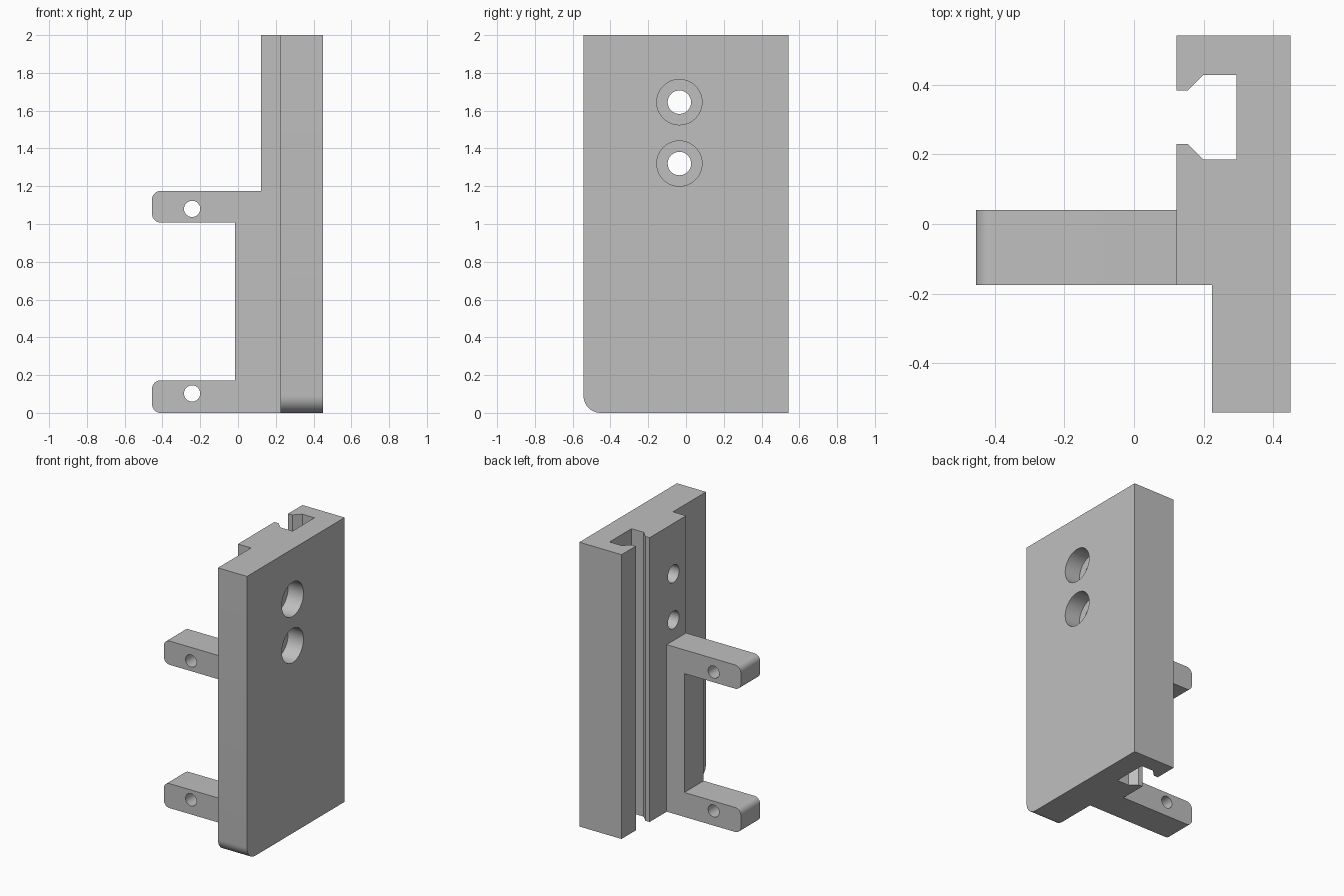
import bpy, bmesh, math
from mathutils import Matrix, Vector

cube = bpy.data.objects.get("Cube")
if cube:
    bpy.data.objects.remove(cube, do_unlink=True)

gray = bpy.data.materials.new("light gray")
gray.use_nodes = True
COLOR = (0.52, 0.52, 0.52, 1)
gray.diffuse_color = COLOR
gray.node_tree.nodes["Principled BSDF"].inputs["Base Color"].default_value = COLOR


def to_object(name, bm):
    bmesh.ops.recalc_face_normals(bm, faces=bm.faces)
    mesh = bpy.data.meshes.new(name)
    bm.to_mesh(mesh)
    bm.free()
    obj = bpy.data.objects.new(name, mesh)
    obj.data.materials.append(gray)
    bpy.context.collection.objects.link(obj)
    return obj


def prism(points, direction):
    """Extrude a closed outline along a direction."""
    bm = bmesh.new()
    face = bm.faces.new([bm.verts.new(p) for p in points])
    grown = bmesh.ops.extrude_face_region(bm, geom=[face])
    verts = [g for g in grown["geom"] if isinstance(g, bmesh.types.BMVert)]
    bmesh.ops.translate(bm, verts=verts, vec=direction)
    return bm


def round_edges(bm, test, radius):
    edges = [e for e in bm.edges if test(*(v.co for v in e.verts))]
    bmesh.ops.bevel(bm, geom=edges, offset=radius, segments=10,
                    profile=0.5, affect='EDGES')


def cylinder(name, start, end, radius):
    start, end = Vector(start), Vector(end)
    axis = end - start
    bm = bmesh.new()
    turn = axis.to_track_quat('Z', 'Y').to_matrix().to_4x4()
    bmesh.ops.create_cone(bm, cap_ends=True, segments=48, radius1=radius,
                          radius2=radius, depth=axis.length,
                          matrix=Matrix.Translation((start + end) / 2) @ turn)
    return to_object(name, bm)


def combine(target, other, operation):
    mod = target.modifiers.new(other.name, 'BOOLEAN')
    mod.operation, mod.solver, mod.object = operation, 'EXACT', other
    bpy.context.view_layer.objects.active = target
    bpy.ops.object.modifier_apply(modifier=mod.name)
    bpy.data.objects.remove(other, do_unlink=True)


# Plate with a stepped front and a full-height dovetail slot
BACK, FACE, EDGE, HALF = 0.45, 0.122, 0.224, 0.5425
FRONT = -0.175
outline = [(BACK, -HALF), (BACK, HALF), (FACE, HALF),
           (FACE, 0.384), (0.155, 0.384), (0.2, 0.429), (0.295, 0.429),
           (0.295, 0.185), (0.2, 0.185), (0.155, 0.23), (FACE, 0.23),
           (FACE, FRONT), (EDGE, FRONT), (EDGE, -HALF)]
plate = prism([(x, y, 0) for x, y in outline], (0, 0, 2))
round_edges(plate, lambda a, b: max(a.z, b.z) < 0.01
            and max(a.y, b.y) < -HALF + 0.01, 0.09)
body = to_object("mounting_plate", plate)

# C-shaped bracket with two rounded arms
TIP, WEB, TOP, ARM = -0.455, -0.015, 1.175, 0.172
INNER = 0.2
bracket_outline = [(INNER, 0), (TIP, 0), (TIP, ARM), (WEB, ARM),
                   (WEB, TOP - ARM + 0.005), (TIP, TOP - ARM + 0.005),
                   (TIP, TOP), (INNER, TOP)]
bracket = prism([(x, FRONT, z) for x, z in bracket_outline], (0, 0.215, 0))
round_edges(bracket, lambda a, b: max(a.x, b.x) < TIP + 0.01
            and abs(a.y - b.y) > 0.1, 0.045)
combine(body, to_object("bracket", bracket), 'UNION')

# Pin holes through the arms
for z in (0.103, 1.08):
    combine(body, cylinder("pin_hole", (-0.243, -0.4, z), (-0.243, 0.3, z), 0.043),
            'DIFFERENCE')

# Counterbored screw holes through the plate
for z in (1.32, 1.645):
    combine(body, cylinder("screw_hole", (0, -0.035, z), (0.6, -0.035, z), 0.062),
            'DIFFERENCE')
    combine(body, cylinder("counterbore", (BACK - 0.12, -0.035, z),
                           (0.6, -0.035, z), 0.12), 'DIFFERENCE')

# Smooth rounded surfaces, crisp corners
bpy.ops.object.select_all(action='DESELECT')
body.select_set(True)
bpy.context.view_layer.objects.active = body
bpy.ops.object.shade_smooth_by_angle(angle=math.radians(30))
